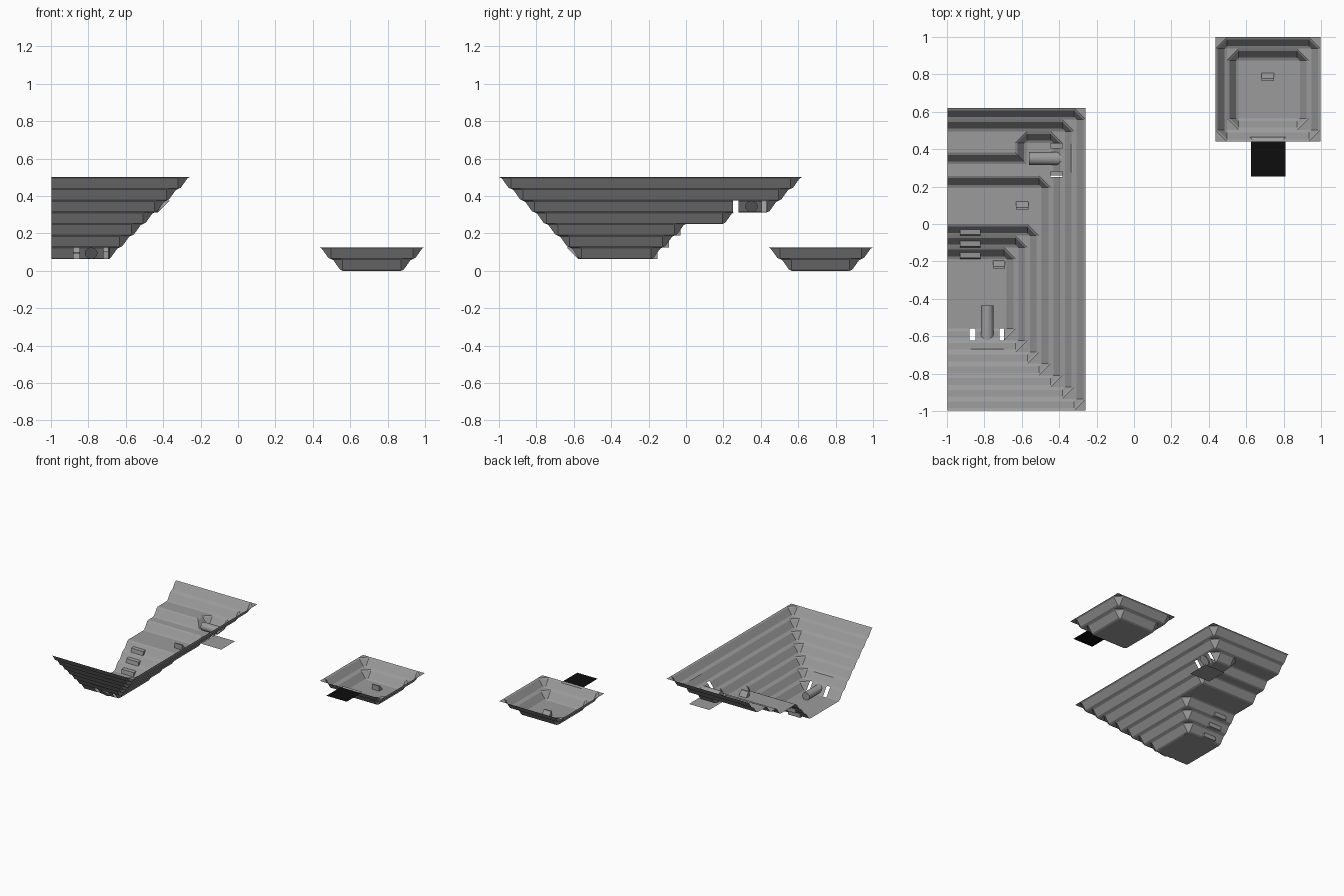
import bpy, bmesh, math
from mathutils import Vector

if "Cube" in bpy.data.objects:
    bpy.data.objects.remove(bpy.data.objects["Cube"])

U = 0.0625                                   # height and depth of one terrace
PROFILE = [(0, 0), (0.2, 0.1), (0.77, 0.9), (1, 1)]   # (inward, down) per terrace


def material(name, value):
    m = bpy.data.materials.new(name)
    m.diffuse_color = (value, value, value, 1)
    m.use_nodes = True
    m.node_tree.nodes["Principled BSDF"].inputs["Base Color"].default_value = m.diffuse_color
    return m


STONE = material("grey stone", 0.33)
LIGHT = material("light grey", 0.42)
BLACK = material("black", 0.004)


def finish(bm, name, mat):
    bmesh.ops.remove_doubles(bm, verts=bm.verts, dist=1e-5)
    bmesh.ops.dissolve_degenerate(bm, edges=bm.edges, dist=1e-5)
    me = bpy.data.meshes.new(name)
    bm.to_mesh(me)
    bm.free()
    me.materials.append(mat)
    ob = bpy.data.objects.new(name, me)
    bpy.context.collection.objects.link(ob)
    return ob


def face(bm, pts):
    bm.faces.new([bm.verts.new(p) for p in pts])


def floor(bm, x0, x1, y0, y1, z):
    face(bm, [(x0, y0, z), (x1, y0, z), (x1, y1, z), (x0, y1, z)])


def ring(path, closed, s, gaps):
    """Inset outline at fraction s; returns points and a skip flag per segment."""
    n = len(path)
    P = [Vector(p) for p in path]
    segs = n if closed else n - 1
    D = [(P[(i + 1) % n] - P[i]).normalized() for i in range(segs)]
    N = [Vector((-d.y, d.x)) for d in D]
    starts, ends = [], []
    for i in range(segs):
        for lst, at, j, sign in ((starts, i, i - 1, 1), (ends, (i + 1) % n, i + 1, -1)):
            q = P[at] + N[i] * s * U
            if closed or 0 <= j < segs:
                j %= segs
                q += N[j] * s * U
                turn = D[i].cross(D[j]) * -sign
                if turn > 0:                 # outward corners are cut diagonally
                    q += D[i] * sign * U * (1 - s)
            lst.append(q)
    pts, skip = [], []
    for i in range(segs):
        pts.append(starts[i])
        skip.append(False)
        axis = 0 if abs(D[i].x) > 0.5 else 1
        for a, b in gaps.get(i, []):
            for c, flag in ((a, True), (b, False)):
                q = starts[i].copy()
                q[axis] = c
                pts.append(q)
                skip.append(flag)
        pts.append(ends[i])
        skip.append(False)
    if not closed:
        skip.pop()
    return pts, skip


def terrace(bm, path, z, closed=False, gaps={}):
    rings = []
    for s, d in PROFILE:
        pts, skip = ring(path, closed, s, gaps)
        rings.append([(p.x, p.y, z - d * U) for p in pts])
    m = len(rings[0])
    for a, b in zip(rings, rings[1:]):
        for k, hidden in enumerate(skip):
            if not hidden:
                j = (k + 1) % m
                quad = []
                for p in (a[k], a[j], b[j], b[k]):
                    if all((Vector(p) - Vector(q)).length > 1e-5 for q in quad):
                        quad.append(p)
                if len(quad) > 2:
                    face(bm, quad)
    # flat triangles filling the cut corners
    for p in path:
        c = Vector((*p, z))
        near = [q for q in rings[0] if abs((Vector(q) - c).length - U) < 1e-4
                and (abs(q[0] - p[0]) < 1e-4 or abs(q[1] - p[1]) < 1e-4)]
        if len(near) == 2:
            t = [c, Vector(near[0]), Vector(near[1])]
            if (t[1] - t[0]).cross(t[2] - t[0]).z < 0:
                t.reverse()
            face(bm, t)


# --- large half pool, open on its left side
X0, X1, TOP = -0.997, -0.258, 0.5
BACKS = [0.62, 0.5575, 0.3825, 0.2575, 0.0, -0.0625, -0.125]
bm = bmesh.new()
for i, back in enumerate(BACKS):
    xr, yf = X1 - i * U, -0.997 + i * U
    path = [(X0, yf), (xr, yf)]
    gaps = {}
    if i == 2:                               # corner recess and side inlets
        path += [(xr, 0.495), (-0.635, 0.495), (-0.635, back)]
        gaps = {1: [(0.25, 0.28), (0.405, 0.43)]}
    else:
        path += [(xr, back)]
    if i == 6:                               # front inlets
        gaps = {0: [(-0.88, -0.848), (-0.72, -0.688)]}
    path += [(X0, back)]
    terrace(bm, path, TOP - i * U, gaps=gaps)
floor(bm, X0, -0.635, 0.3825, 0.495, 0.375)
floor(bm, X0, X1 - 3 * U, 0.2575, 0.32, 0.3125)
floor(bm, -0.5725, X1 - 3 * U, 0.32, 0.4325, 0.3125)
floor(bm, X0, X1 - 4 * U, 0.0, 0.195, 0.25)
floor(bm, X0, X1 - 7 * U, -0.5595, -0.1875, 0.0625)
finish(bm, "large_pool", STONE)

# --- small square pool
SX0, SX1, SY0, SY1 = 0.435, 0.997, 0.44, 1.0
bm = bmesh.new()
for i in range(2):
    a, b, c, d = SX0 + i * U, SX1 - i * U, SY0 + i * U, SY1 - i * U
    terrace(bm, [(a, c), (b, c), (b, d), (a, d)], 0.125 - i * U, closed=True)
floor(bm, SX0 + 2 * U, SX1 - 2 * U, SY0 + 2 * U, SY1 - 2 * U, 0)
finish(bm, "small_pool", STONE)


def prism(name, section, x0, x1, mat):
    """Extrude a (y, z) section along x."""
    b = bmesh.new()
    n = len(section)
    A = [b.verts.new((x0, y, z)) for y, z in section]
    B = [b.verts.new((x1, y, z)) for y, z in section]
    b.faces.new(A)
    b.faces.new(B[::-1])
    for k in range(n):
        b.faces.new((A[k], B[k], B[(k + 1) % n], A[(k + 1) % n]))
    bmesh.ops.recalc_face_normals(b, faces=b.faces)
    return finish(b, name, mat)


# --- small wedge seats on the floors
for k, (x, y, z) in enumerate([(0.715, 0.765, 0), (-0.597, 0.077, 0.25), (-0.722, -0.238, 0.0625)]):
    prism(f"wedge_{k + 1}", [(y, z), (y, z + 0.04), (y + 0.012, z + 0.04), (y + 0.042, z)],
          x - 0.033, x + 0.033, STONE)

# --- stair blocks on the slope between the lower floors
for k in range(3):
    y, z = -k * U, 0.25 - k * U
    prism(f"stair_{k + 1}", [(y - U, z - U), (y - U + 0.006, z - 0.5 * U), (y - 0.45 * U, z - 0.45 * U),
                             (y - 0.45 * U, z - U)], -0.93, -0.82, STONE)


# --- pipes whose outer end is cut along the wall slope
def pipe(name, place, inner, outer, floor_z):
    b = bmesh.new()
    r, n, rows = 0.034, 12, []
    for end in (inner, outer):
        row = []
        for k in range(n):
            a = math.tau * k / n
            across, up = r * math.cos(a), r * (1 + math.sin(a)) * 0.92
            along = end + (up if end == outer else 0)
            row.append(b.verts.new(place(along, across, floor_z + up)))
        rows.append(row)
    for k in range(n):
        j = (k + 1) % n
        b.faces.new((rows[0][k], rows[0][j], rows[1][j], rows[1][k]))
    b.faces.new(rows[0])
    b.faces.new(rows[1][::-1])
    bmesh.ops.recalc_face_normals(b, faces=b.faces)
    ob = finish(b, name, STONE)
    for p in ob.data.polygons:
        p.use_smooth = len(p.vertices) == 4


pipe("front_pipe", lambda t, c, z: (-0.785 + c, -t, z), 0.435, 0.575, 0.0625)
pipe("side_pipe", lambda t, c, z: (t, 0.35 + c, z), -0.562, -0.428, 0.3125)


# --- overflow slots: thin trapezoid plates on the walls
def plate(name, pts, z, mat):
    b = bmesh.new()
    face(b, [(x, y, z) for x, y in pts])
    finish(b, name, mat)


plate("front_slot", [(-0.875, -0.667), (-0.86, -0.685), (-0.71, -0.685), (-0.695, -0.667)], 0.184, LIGHT)
plate("side_slot", [(-0.338, 0.28), (-0.318, 0.265), (-0.318, 0.44), (-0.338, 0.425)], 0.434, LIGHT)
plate("small_slot", [(0.64, 0.441), (0.79, 0.441), (0.81, 0.465), (0.62, 0.465)], 0.124, LIGHT)

# --- flat sheets beside the small pool and below the recess
plate("black_sheet", [(0.625, 0.255), (0.81, 0.255), (0.81, 0.44), (0.625, 0.44)], 0.125, BLACK)
plate("recess_sheet", [(-0.52, 0.26), (-0.335, 0.26), (-0.335, 0.44), (-0.52, 0.44)], 0.245, STONE)
